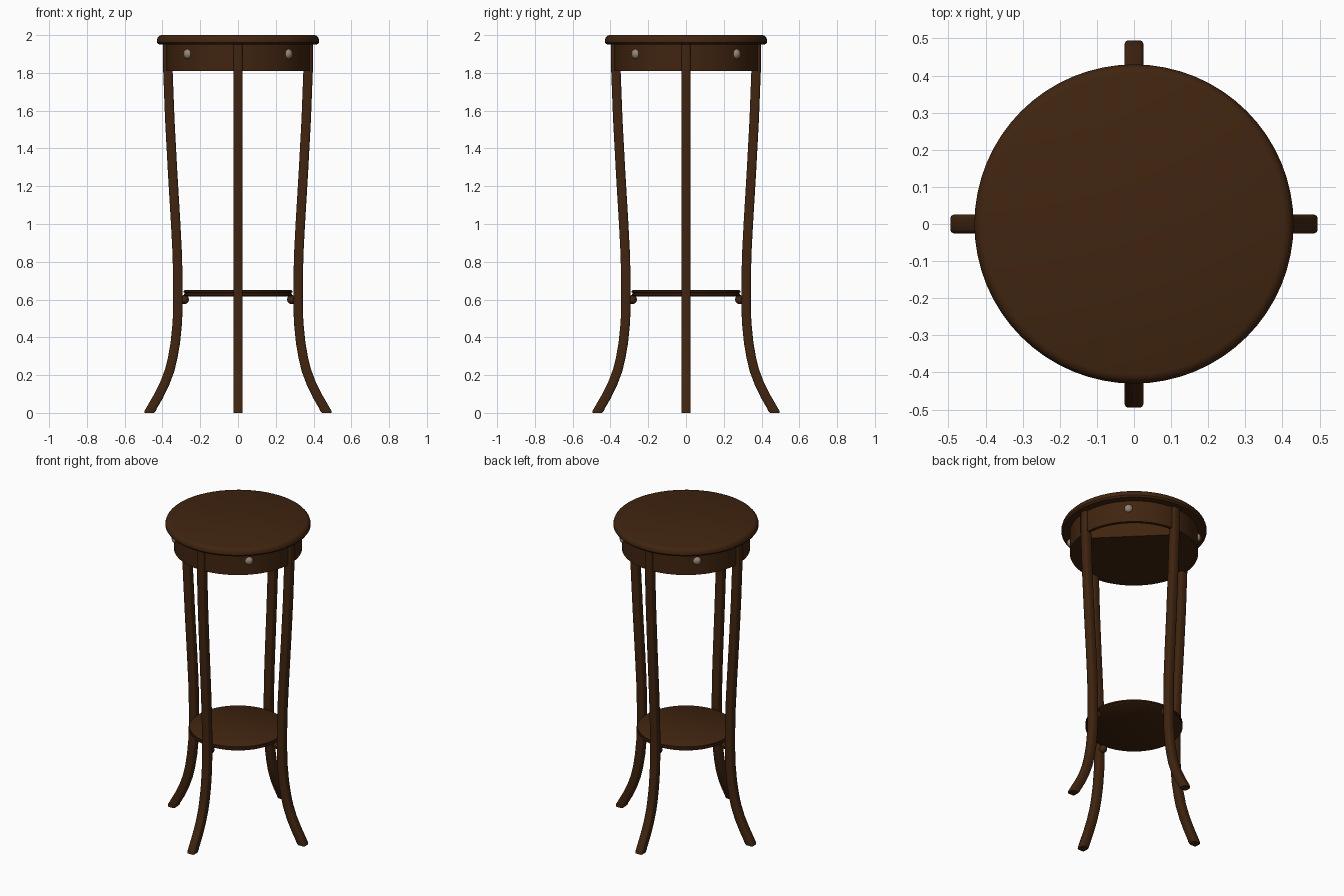
import bpy, bmesh, math
from mathutils import Vector, Matrix

if "Cube" in bpy.data.objects:
    bpy.data.objects.remove(bpy.data.objects["Cube"])


def material(name, rgb):
    m = bpy.data.materials.new(name)
    m.diffuse_color = (*rgb, 1)
    m.use_nodes = True
    m.node_tree.nodes["Principled BSDF"].inputs["Base Color"].default_value = m.diffuse_color
    return m


WOOD = material("dark wood", (0.052, 0.018, 0.005))
METAL = material("pale knob", (0.30, 0.23, 0.17))


def finish(name, bm, mat, angle=35):
    bmesh.ops.recalc_face_normals(bm, faces=bm.faces)
    me = bpy.data.meshes.new(name)
    bm.to_mesh(me)
    bm.free()
    ob = bpy.data.objects.new(name, me)
    bpy.context.collection.objects.link(ob)
    me.materials.append(mat)
    bpy.ops.object.select_all(action='DESELECT')
    ob.select_set(True)
    bpy.context.view_layer.objects.active = ob
    bpy.ops.object.shade_smooth_by_angle(angle=math.radians(angle))
    return ob


def lathe(name, profile, mat, closed=False, n=64):
    """Revolve (radius, z) points about z; open profiles are capped."""
    bm = bmesh.new()
    rings = [[bm.verts.new((r * math.cos(2 * math.pi * i / n),
                            r * math.sin(2 * math.pi * i / n), z))
              for i in range(n)] for r, z in profile]
    pairs = list(zip(rings, rings[1:]))
    if closed:
        pairs.append((rings[-1], rings[0]))
    else:
        bm.faces.new(rings[0])
        bm.faces.new(rings[-1])
    for a, b in pairs:
        for i in range(n):
            j = (i + 1) % n
            bm.faces.new((a[i], a[j], b[j], b[i]))
    return finish(name, bm, mat)


# Round top with softened edge
lathe("table_top", [(0.405, 1.95), (0.422, 1.952), (0.43, 1.962), (0.43, 1.972),
                    (0.425, 1.987), (0.417, 1.996), (0.405, 2.0)], WOOD)

# Apron ring
lathe("apron", [(0.38, 1.81), (0.38, 1.952), (0.36, 1.952), (0.36, 1.81)],
      WOOD, closed=True)

# Panel closing the apron, cut straight at the hollow in the back right quarter
bm = bmesh.new()
R = 0.365
cut = math.acos(0.2 / R)
N = 48
pts = []
for i in range(N + 1):
    a = math.pi / 4 + cut + (2 * math.pi - 2 * cut) * i / N
    pts.append(bm.verts.new((R * math.cos(a), R * math.sin(a), 1.812)))
base = bm.faces.new(pts)
ext = bmesh.ops.extrude_face_region(bm, geom=[base], use_keep_orig=True)
bmesh.ops.translate(bm, vec=(0, 0, 0.14),
                    verts=[g for g in ext["geom"] if isinstance(g, bmesh.types.BMVert)])
finish("apron_panel", bm, WOOD)

# Lower shelf with stepped rim
lathe("shelf", [(0.278, 0.617), (0.287, 0.622), (0.287, 0.630), (0.28, 0.634),
                (0.288, 0.638), (0.288, 0.646), (0.28, 0.651)], WOOD)

# Curved legs: (radius from centre, height) along the centre line
PATH = [(0.371, 1.952), (0.371, 1.81), (0.361, 1.55), (0.346, 1.27), (0.331, 1.02),
        (0.322, 0.85), (0.318, 0.70), (0.318, 0.58), (0.321, 0.48), (0.332, 0.37),
        (0.346, 0.29), (0.362, 0.225), (0.388, 0.155), (0.42, 0.09), (0.452, 0.035),
        (0.464, 0.012), (0.470, 0.0)]
H, B = 0.025, 0.009   # half thickness and corner softening
SECTION = [(H, H - B), (H - B / 3, H - B / 3), (H - B, H)]
SECTION += [(-y, x) for x, y in SECTION]
SECTION += [(-x, -y) for x, y in SECTION]


def leg(name, angle):
    bm = bmesh.new()
    rings = []
    for i, (r, z) in enumerate(PATH):
        a = PATH[max(i - 1, 0)]
        b = PATH[min(i + 1, len(PATH) - 1)]
        t = Vector((b[0] - a[0], 0, b[1] - a[1])).normalized()
        k = 1.0
        if i == 0 or i >= len(PATH) - 2:     # level ends
            t = Vector((0, 0, -1))
            k = 1.0 if i == 0 else 1.2 if i < len(PATH) - 1 else 1.0
        side = Vector((-t.z, 0, t.x))
        rings.append([bm.verts.new(Vector((r, 0, z)) + side * (u * k) + Vector((0, v, 0)))
                      for u, v in SECTION])
    n = len(SECTION)
    for p, q in zip(rings, rings[1:]):
        for i in range(n):
            j = (i + 1) % n
            bm.faces.new((p[i], p[j], q[j], q[i]))
    bm.faces.new(rings[0])
    bm.faces.new(rings[-1])
    bm.transform(Matrix.Rotation(angle, 4, 'Z'))
    finish(name, bm, WOOD, 40)


def ball(name, radius, dist, z, angle, mat, seg):
    bm = bmesh.new()
    bmesh.ops.create_uvsphere(bm, u_segments=seg, v_segments=seg, radius=radius)
    bm.transform(Matrix.Rotation(angle, 4, 'Z') @ Matrix.Translation((dist, 0, z)))
    finish(name, bm, mat, 50)


for i in range(4):
    a = i * math.pi / 2
    leg(f"leg_{i + 1}", a)
    # Rounded shelf support against each leg
    ball(f"shelf_support_{i + 1}", 0.024, 0.284, 0.6, a, WOOD, 12)
    # Knob on the apron between legs
    ball(f"knob_{i + 1}", 0.027, 0.372, 1.9, a + math.pi / 4, METAL, 10)
